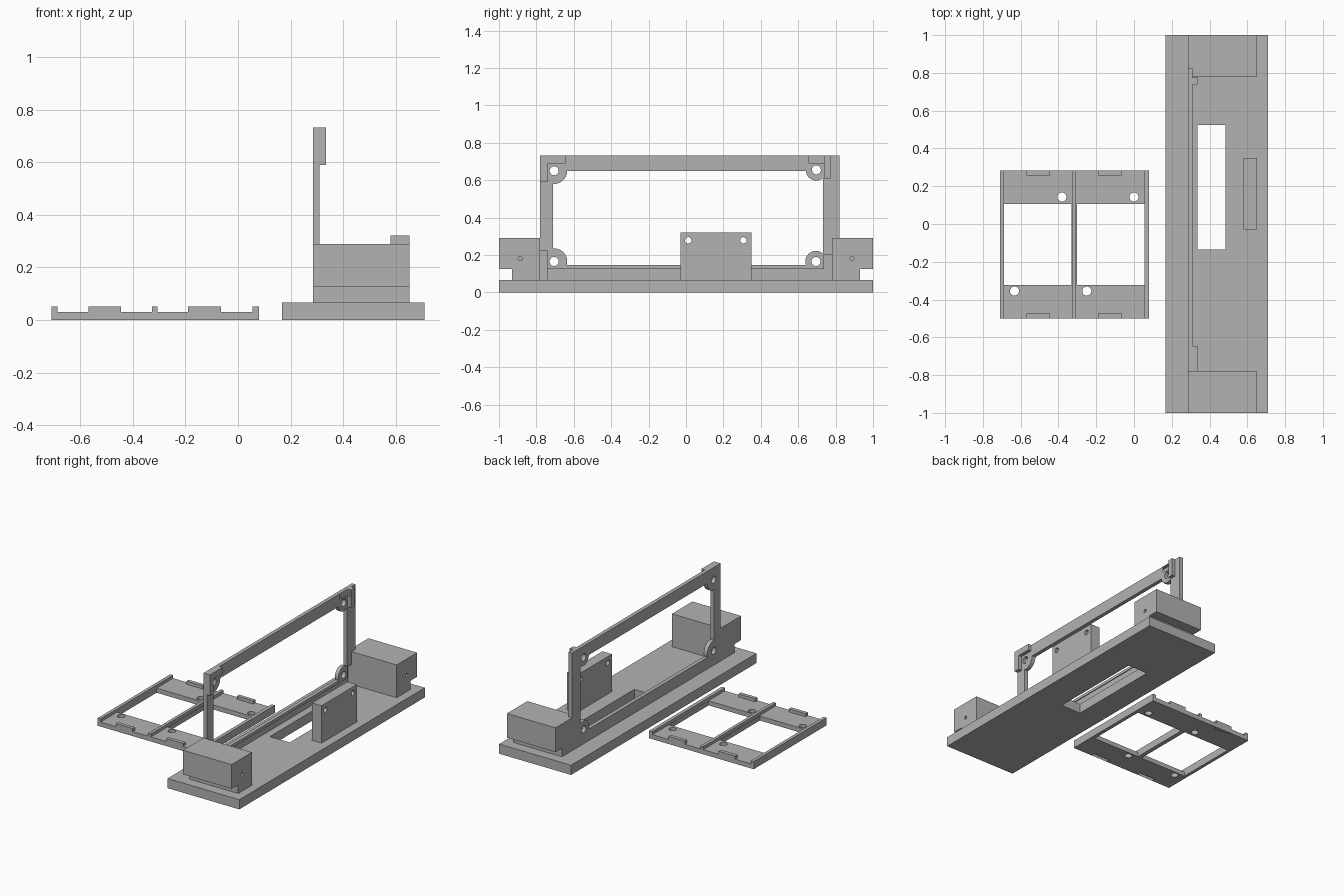
import bpy, bmesh, math
from mathutils import Matrix, Vector

if "Cube" in bpy.data.objects:
    bpy.data.objects.remove(bpy.data.objects["Cube"])

grey = bpy.data.materials.new("light grey plastic")
grey.diffuse_color = (0.45, 0.45, 0.45, 1)
grey.use_nodes = True
grey.node_tree.nodes["Principled BSDF"].inputs["Base Color"].default_value = grey.diffuse_color


def make(name, bm):
    me = bpy.data.meshes.new(name)
    bm.to_mesh(me)
    bm.free()
    ob = bpy.data.objects.new(name, me)
    bpy.context.collection.objects.link(ob)
    return ob


def box(x0, x1, y0, y1, z0, z1):
    bm = bmesh.new()
    size = Matrix.Diagonal((x1 - x0, y1 - y0, z1 - z0, 1))
    mid = Matrix.Translation(((x0 + x1) / 2, (y0 + y1) / 2, (z0 + z1) / 2))
    bmesh.ops.create_cube(bm, size=1, matrix=mid @ size)
    return bm


def rod(axis, a, b, r, lo, hi):
    """Cylinder along x at (y, z) = (a, b), or along z at (x, y) = (a, b)."""
    bm = bmesh.new()
    m = (lo + hi) / 2
    if axis == 'x':
        mat = Matrix.Translation((m, a, b)) @ Matrix.Rotation(math.pi / 2, 4, 'Y')
    else:
        mat = Matrix.Translation((a, b, m))
    bmesh.ops.create_cone(bm, cap_ends=True, segments=40, radius1=r, radius2=r,
                          depth=hi - lo, matrix=mat)
    return bm


def solid(name, body, steps):
    """Combine a body with (operation, shape) steps and bake the result."""
    ob = make(name, body)
    helpers = []
    for op, shape in steps:
        h = make("helper", shape)
        h.hide_render = True
        helpers.append(h)
        mod = ob.modifiers.new(op, 'BOOLEAN')
        mod.operation, mod.object, mod.solver = op, h, 'EXACT'
    dg = bpy.context.evaluated_depsgraph_get()
    baked = bpy.data.meshes.new_from_object(ob.evaluated_get(dg))
    ob.modifiers.clear()
    ob.data = baked
    baked.name = name
    for h in helpers:
        bpy.data.objects.remove(h)
    baked.materials.clear()
    baked.materials.append(grey)
    bpy.ops.object.select_all(action='DESELECT')
    ob.select_set(True)
    bpy.context.view_layer.objects.active = ob
    bpy.ops.object.shade_smooth_by_angle(angle=math.radians(30))
    return ob


ADD, CUT = 'UNION', 'DIFFERENCE'
BASE = 0.066

# Base plate with a rectangular slot
solid("base_plate", box(0.168, 0.71, -1, 1, 0, BASE),
      [(CUT, box(0.335, 0.485, -0.135, 0.525, -0.1, 0.2))])

# End blocks with an undercut on the outer side and a small pilot hole
for s, side in ((-1, "front"), (1, "back")):
    y = sorted((s * 0.78, s * 1.0))
    under = sorted((s * 0.93, s * 1.1))
    solid(side + "_end_block", box(0.285, 0.652, *y, BASE, 0.29),
          [(CUT, box(0.2, 0.8, *under, 0, 0.125)),
           (CUT, rod('x', s * 0.887, 0.18, 0.011, 0.5, 0.8))])

# Upright frame: opening, rounded screw bosses, corner lips, bottom ledge, screw holes
corners = [(-0.705, 0.65, 0.07), (0.697, 0.655, 0.057),
           (-0.705, 0.165, 0.07), (0.695, 0.165, 0.057)]
X0, X1, X2 = 0.285, 0.311, 0.335
steps = [(CUT, box(0.2, 0.4, -0.71, 0.733, 0.145, 0.65))]
steps += [(ADD, rod('x', y, z, r, X0, X1)) for y, z, r in corners]
lips = [(-0.78, -0.74, 0.59, 0.733), (-0.78, -0.645, 0.69, 0.733),
        (0.738, 0.776, 0.61, 0.733), (0.657, 0.776, 0.69, 0.733),
        (-0.78, -0.74, BASE, 0.225), (0.738, 0.78, BASE, 0.203),
        (-0.78, 0.78, BASE, 0.125)]
steps += [(ADD, box(X0, X2, *lip)) for lip in lips]
steps += [(CUT, rod('x', y, z, 0.024, 0.2, 0.4)) for y, z, r in corners]
solid("upright_frame", box(X0, X1, -0.78, 0.822, BASE, 0.733), steps)

# Mounting tab with two holes
solid("mounting_tab", box(0.58, 0.652, -0.03, 0.35, BASE, 0.321),
      [(CUT, rod('x', y, 0.278, 0.017, 0.5, 0.8)) for y in (0.012, 0.307)])

# Separate cover panel: two windows, three ribs, four edge tabs, four holes
steps = [(CUT, box(x0, x1, -0.322, 0.105, -0.1, 0.1))
         for x0, x1 in ((-0.688, -0.332), (-0.303, 0.055))]
steps += [(ADD, box(x0, x1, -0.5, 0.283, 0, 0.052))
          for x0, x1 in ((-0.71, -0.688), (-0.328, -0.307), (0.056, 0.08))]
for x0 in (-0.57, -0.19):
    for y0, y1 in ((-0.5, -0.475), (0.258, 0.283)):
        steps.append((ADD, box(x0, x0 + 0.125, y0, y1, 0, 0.052)))
steps += [(CUT, rod('z', x, y, 0.024, -0.1, 0.1))
          for x, y in ((-0.382, 0.143), (0, 0.143), (-0.633, -0.355), (-0.25, -0.355))]
solid("cover_panel", box(-0.71, 0.08, -0.5, 0.283, 0, 0.031), steps)
